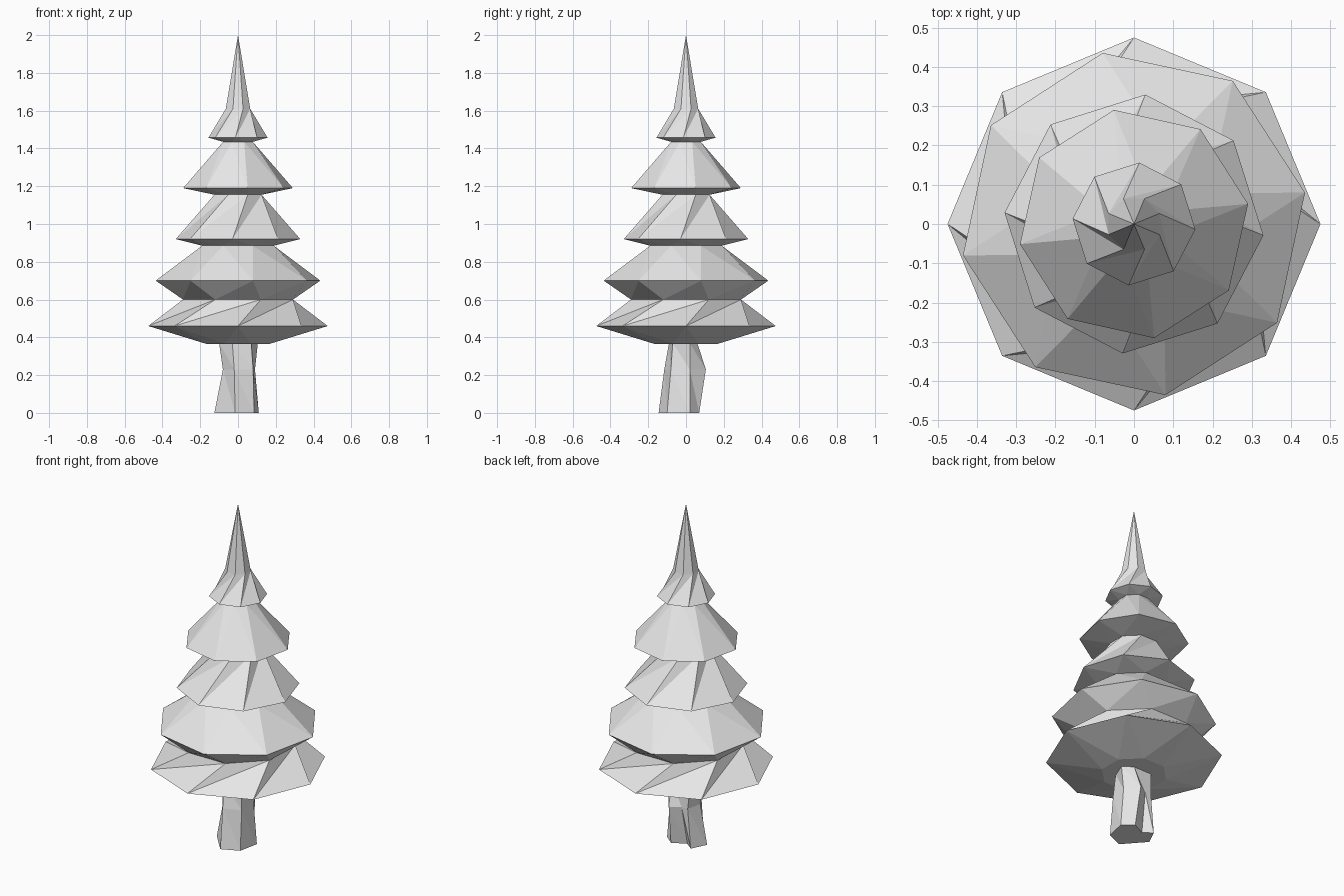
import bpy, bmesh
from math import cos, sin, radians

if "Cube" in bpy.data.objects:
    bpy.data.objects.remove(bpy.data.objects["Cube"])

# One plain grey for the whole tree
grey = bpy.data.materials.new("pale_grey")
grey.use_nodes = True
grey.diffuse_color = (0.8, 0.8, 0.8, 1)
grey.node_tree.nodes["Principled BSDF"].inputs["Base Color"].default_value = (0.8, 0.8, 0.8, 1)

SIDES = 8


def finish(name, bm):
    bmesh.ops.recalc_face_normals(bm, faces=bm.faces)
    mesh = bpy.data.meshes.new(name)
    bm.to_mesh(mesh)
    bm.free()
    mesh.materials.append(grey)
    obj = bpy.data.objects.new(name, mesh)
    bpy.context.collection.objects.link(obj)
    return obj


def ring(bm, radius, turn, z):
    angles = [radians(turn + 360 * i / SIDES) for i in range(SIDES)]
    return [bm.verts.new((radius * cos(a), radius * sin(a), z)) for a in angles]


def bridge(bm, low, high, folded=False):
    """Join two rings with triangles; folded uses the long diagonal for pinwheel creases."""
    n = len(low)
    for i in range(n):
        j = (i + 1) % n
        if folded:
            bm.faces.new((low[i], low[j], high[j]))
            bm.faces.new((low[i], high[j], high[i]))
        else:
            bm.faces.new((low[i], low[j], high[i]))
            bm.faces.new((low[j], high[j], high[i]))


# Twisted tiers of branches: rim radius, rim turn, rim height, neck radius, neck height, creased
NECK_TURN = 22.5
tiers = [
    (0.475, 0, 0.46, 0.315, 0.60, True),
    (0.443, 10.4, 0.70, 0.205, 0.885, False),
    (0.331, -5, 0.92, 0.135, 1.155, True),
    (0.295, 10, 1.19, 0.085, 1.435, False),
    (0.157, -5, 1.457, 0.07, 1.61, True),
]
bm = bmesh.new()
neck = ring(bm, 0.18, NECK_TURN, 0.365)
bm.faces.new(neck)
for rim_r, turn, rim_z, neck_r, neck_z, creased in tiers:
    rim = ring(bm, rim_r, turn, rim_z)
    # The underside runs inward, so its rings are joined from the rim down
    bridge(bm, rim, neck)
    neck = ring(bm, neck_r, NECK_TURN, neck_z)
    bridge(bm, rim, neck, creased)
tip = bm.verts.new((0, 0, 2))
for i in range(SIDES):
    bm.faces.new((neck[i], neck[(i + 1) % SIDES], tip))
finish("branches", bm)

# Crooked trunk from three uneven outlines
outlines = [
    (0.0, [(-0.125, -0.02), (-0.015, -0.145), (0.085, -0.1), (0.11, 0.02), (0.05, 0.07), (-0.03, 0.03), (-0.08, 0.07)]),
    (0.23, [(-0.08, -0.02), (-0.02, -0.115), (0.08, -0.08), (0.09, 0.02), (0.04, 0.105), (-0.02, 0.07), (-0.06, 0.07)]),
    (0.37, [(-0.1, 0.0), (-0.03, -0.09), (0.07, -0.07), (0.105, 0.02), (0.05, 0.06), (-0.02, 0.06), (-0.07, 0.06)]),
]
bm = bmesh.new()
rings = [[bm.verts.new((x, y, z)) for x, y in pts] for z, pts in outlines]
bridge(bm, rings[0], rings[1])
bridge(bm, rings[1], rings[2])
bm.faces.new(rings[0])
bm.faces.new(rings[-1])
finish("trunk", bm)
